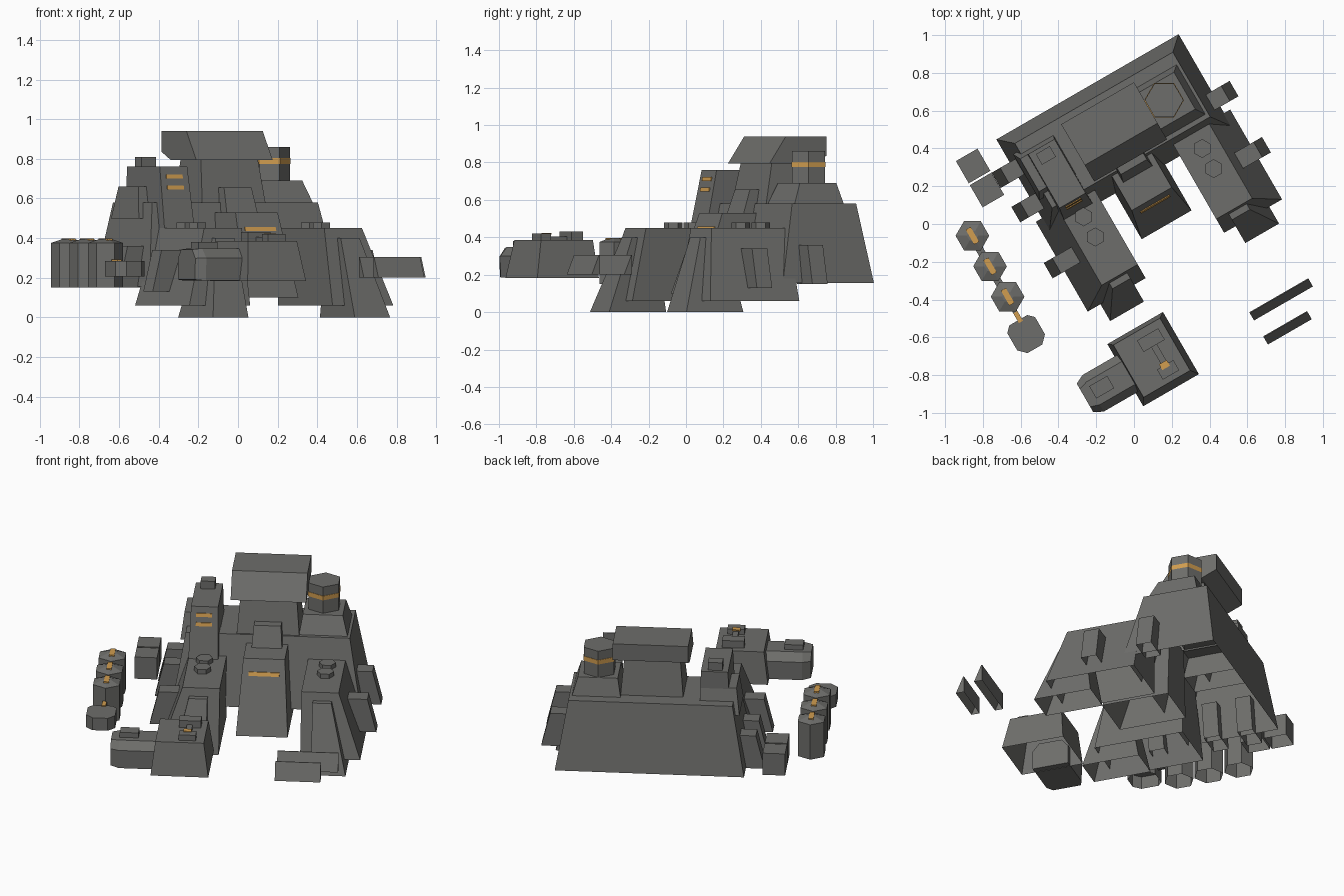
import bpy, bmesh, math
from mathutils import Matrix

if "Cube" in bpy.data.objects:
    bpy.data.objects.remove(bpy.data.objects["Cube"])

# The whole base is laid out on its own axes (a = across, b = back), turned 30 degrees
TURN = Matrix.Rotation(math.radians(30), 4, 'Z')
C = 0.15  # across-position of the main building's centre line


def material(name, rgb):
    m = bpy.data.materials.new(name)
    m.diffuse_color = (*rgb, 1)
    m.use_nodes = True
    m.node_tree.nodes["Principled BSDF"].inputs["Base Color"].default_value = m.diffuse_color
    return m


GREY = material("dark_grey", (0.155, 0.155, 0.147))
ORANGE = material("orange", (0.64, 0.34, 0.08))


def loft(name, lower, upper, mat=GREY, base=False):
    """Skin two matching rings; the underside stays open unless base is set."""
    bm = bmesh.new()
    lo = [bm.verts.new(p) for p in lower]
    hi = [bm.verts.new(p) for p in upper]
    n = len(lo)
    for i in range(n):
        j = (i + 1) % n
        bm.faces.new((lo[i], lo[j], hi[j], hi[i]))
    bm.faces.new(hi)
    if base:
        bm.faces.new(lo[::-1])
    bmesh.ops.recalc_face_normals(bm, faces=bm.faces)
    me = bpy.data.meshes.new(name)
    bm.transform(TURN)
    bm.to_mesh(me)
    bm.free()
    me.materials.append(mat)
    ob = bpy.data.objects.new(name, me)
    bpy.context.collection.objects.link(ob)
    return ob


def ring(r, z, off=0.0, side=1):
    """Rectangle a0, a1, b0, b1; side -1 mirrors it across the centre line."""
    a0, a1, b0, b1 = r
    if side < 0:
        a0, a1 = -a1, -a0
    return [(a0 + off, b0, z), (a1 + off, b0, z), (a1 + off, b1, z), (a0 + off, b1, z)]


def block(name, bottom, z0, top, z1, off=C, side=1, mat=GREY, base=False):
    return loft(name, ring(bottom, z0, off, side), ring(top or bottom, z1, off, side), mat, base)


def hexagon(name, a, b, r, z0, z1, start=30, r1=None, mat=GREY, base=False):
    def circle(rad, z):
        return [(a + rad * math.cos(math.radians(start + 60 * i)),
                 b + rad * math.sin(math.radians(start + 60 * i)), z) for i in range(6)]
    return loft(name, circle(r, z0), circle(r if r1 is None else r1, z1), mat, base)


def prism(name, profile, a0, a1):
    """Side profile of (b, z) points run across from a0 to a1."""
    return loft(name, [(a0, b, z) for b, z in profile], [(a1, b, z) for b, z in profile], base=True)


# Main body with sloping walls
block("main_body", (-.557, .557, .19, .752), .155, (-.483, .483, .29, .685), .58)

# Wings, legs, vents and buttresses on both sides
for side, tag in ((1, "right"), (-1, "left")):
    block(tag + "_wing", (.24, .594, -.279, .27), .06, (.24, .46, -.195, .27), .45, side=side)
    block(tag + "_leg", (.31, .516, -.382, -.03), 0, (.31, .42, -.24, -.1), .40, side=side)
    for b in (.166, .043):
        hexagon(tag + "_roof_vent", C + side * .362, b, .05, .44, .478, start=0)
    spots = [(.356, .36), (.013, .34)]
    if side < 0:
        spots.append((.565, .36))
    for b, z in spots:
        block(tag + "_buttress", (.50, .667, b - .047, b + .047), z - .21,
              (.46, .615, b - .047, b + .047), z, side=side)

# Centre tower with its upper block and lit slit
block("centre_tower", (-.155, .15, -.09, .32), .10, (-.125, .12, .068, .32), .53)
block("centre_tower_cap", (-.09, .09, .215, .34), .52, (-.08, .08, .262, .34), .655)


def front_plate(name, a0, a1, z0, z1, slope):
    """Thin orange plate lying on a sloping front wall."""
    f0, f1 = slope(z0), slope(z1)
    block(name, (a0, a1, f0 - .005, f0 + .002), z0, (a0, a1, f1 - .005, f1 + .002), z1,
          mat=ORANGE, base=True)


front_plate("tower_slit", -.09, .09, .435, .457, lambda z: -.09 + (z - .10) * .158 / .43)

# Left tower, its shoulder, cap and two lit windows
block("left_shoulder", (-.52, -.28, .36, .64), .50, (-.50, -.29, .40, .60), .66)
block("left_tower", (-.46, -.285, .205, .605), .45, (-.45, -.29, .27, .60), .76)
block("left_tower_cap", (-.415, -.33, .515, .58), .75, None, .81)
for z in (.645, .70):
    front_plate("left_tower_window", -.42, -.325, z, z + .021, lambda z: .205 + (z - .45) * .065 / .31)

# Right platform with hexagonal turret and orange band
block("right_platform", (.18, .47, .31, .62), .57, (.20, .435, .365, .59), .69)
hexagon("hex_turret", .466, .488, .102, .68, .86)
hexagon("hex_turret_band", .466, .488, .105, .775, .803, mat=ORANGE)

# Neck and overhanging head block
block("neck", (-.185, .185, .30, .585), .57, (-.165, .165, .35, .55), .81)
prism("head_block", [(.30, .795), (.56, .795), (.65, .835), (.65, .94), (.40, .94)],
      C - .22, C + .225)

# Row of hexagonal silos with orange top strips and links
for b in (.374, .187, .001):
    hexagon("silo", -.772, b, .089, .15, .375)
    hexagon("silo_lid", -.772, b, .089, .375, .395, r1=.03)
    block("silo_strip", (-.787, -.757, b - .045, b + .045), .388, None, .397, off=0,
          mat=ORANGE, base=True)
for b in (.28, .094):
    block("silo_link", (-.795, -.755, b - .03, b + .03), .32, None, .355, off=0, base=True)
block("pump_link", (-.79, -.765, -.15, -.07), .26, None, .285, off=0, base=True)
block("pump_link_stripe", (-.79, -.765, -.15, -.09), .285, None, .292, off=0, mat=ORANGE, base=True)
pump = [(-.84, -.135), (-.87, -.165), (-.87, -.27), (-.83, -.31),
        (-.74, -.31), (-.70, -.27), (-.70, -.165), (-.73, -.135)]
loft("pump_block", [(a, b, .205) for a, b in pump], [(a, b, .285) for a, b in pump])

# Two loose crates on the left
for b in (.692, .545):
    block("crate", (-.65, -.518, b - .068, b + .068), .18, None, .32, off=0)

# Front turret with its roof fittings
block("gun_base", (-.44, -.10, -.86, -.48), .183, (-.415, -.13, -.82, -.50), .385, off=0)
block("gun_roof_box", (-.295, -.165, -.612, -.542), .38, None, .43, off=0)
block("gun_roof_stem", (-.247, -.213, -.74, -.60), .38, None, .405, off=0)
block("gun_roof_hatch", (-.28, -.18, -.79, -.728), .38, None, .42, off=0)
block("gun_roof_light", (-.257, -.21, -.745, -.71), .415, None, .424, off=0, mat=ORANGE, base=True)

# Snout with chamfered section and narrowed tip
snout = [(-.11, .185), (.11, .185), (.112, .30), (.07, .348), (-.07, .348), (-.112, .30)]


def slice_at(a, k):
    return [(a, -.668 + b * k, .267 + (z - .267) * (k * .3 + .7)) for b, z in snout]


loft("snout", slice_at(-.40, 1), slice_at(-.635, 1), base=True)
loft("snout_tip", slice_at(-.635, 1), slice_at(-.685, .78), base=True)
block("snout_hatch", (-.635, -.525, -.70, -.625), .34, None, .38, off=0)

# Two loose wedge barriers on the right
for a1, b in ((.655, -.76), (.563, -.907)):
    block("barrier", (.295, a1, b, b + .05), .20, (.295, a1, b + .045, b + .05), .305, off=0)
